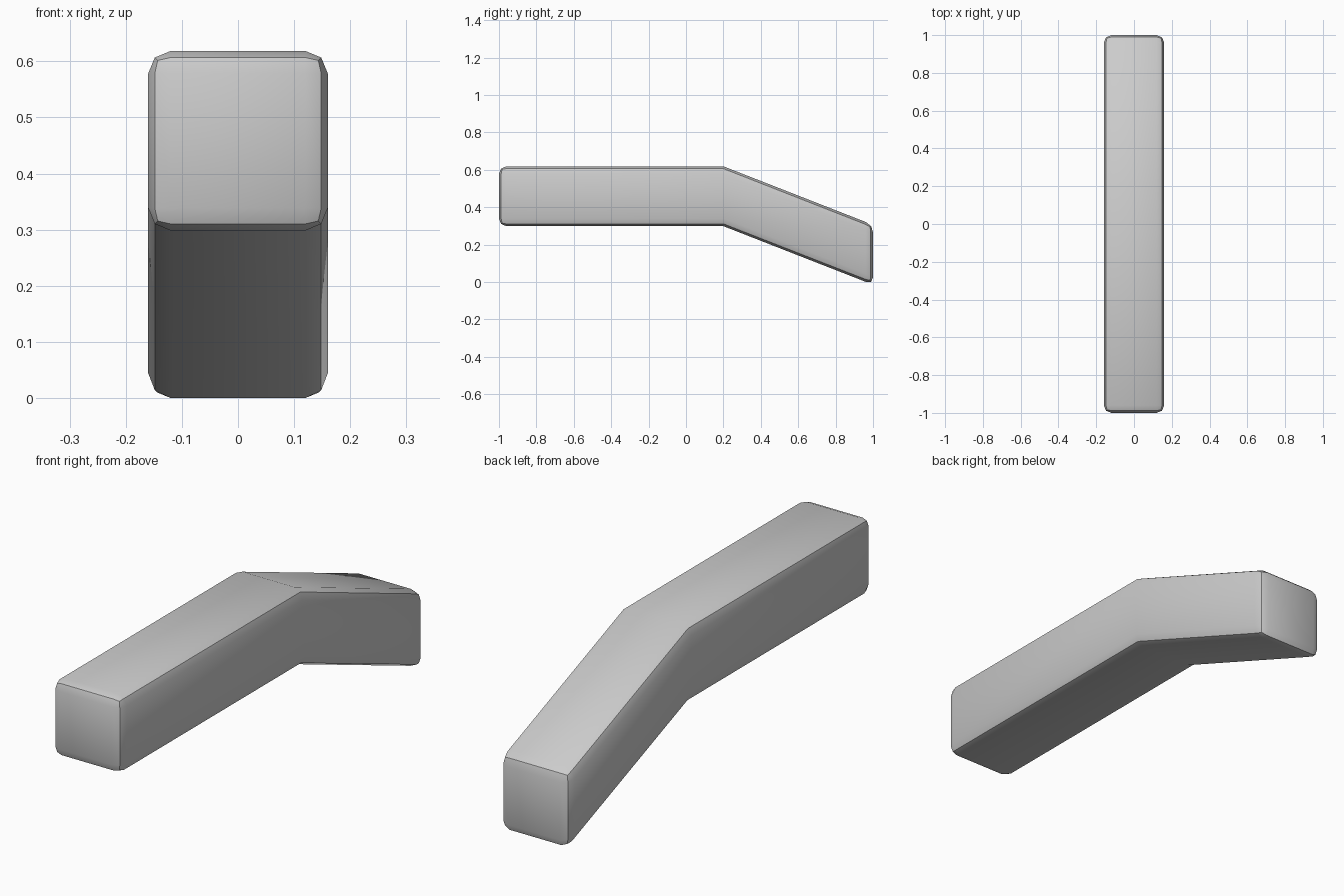
import bpy, bmesh, math

if "Cube" in bpy.data.objects:
    bpy.data.objects.remove(bpy.data.objects["Cube"])

HALF_WIDTH = 0.16
HEIGHT = 0.32
# Lower edge of the side outline (y, z): straight run, bend, sloping run
PATH = [(-1.0, 0.30), (0.2, 0.30), (1.0, -0.013)]

# Bent bar: square section swept along the path
bm = bmesh.new()
rings = []
for y, z in PATH:
    section = [(-HALF_WIDTH, z), (HALF_WIDTH, z),
               (HALF_WIDTH, z + HEIGHT), (-HALF_WIDTH, z + HEIGHT)]
    rings.append([bm.verts.new((x, y, h)) for x, h in section])
for a, b in zip(rings, rings[1:]):
    for i in range(4):
        j = (i + 1) % 4
        bm.faces.new((a[i], a[j], b[j], b[i]))
bm.faces.new(rings[0])
bm.faces.new(rings[-1])
bmesh.ops.recalc_face_normals(bm, faces=bm.faces)

# Rounded outer edges, leaving the shallow bend unrounded
edges = [e for e in bm.edges if e.calc_face_angle() > math.radians(30)]
bmesh.ops.bevel(bm, geom=edges, offset=0.04, offset_type='OFFSET',
                segments=2, profile=0.5, affect='EDGES')

# Stand on the ground
low = min(v.co.z for v in bm.verts)
bmesh.ops.translate(bm, vec=(0, 0, -low), verts=bm.verts)

mesh = bpy.data.meshes.new("bent_bar")
bm.to_mesh(mesh)
bm.free()
bar = bpy.data.objects.new("bent_bar", mesh)
bpy.context.collection.objects.link(bar)
bpy.context.view_layer.objects.active = bar
bar.select_set(True)
bpy.ops.object.shade_smooth_by_angle(angle=math.radians(30))
